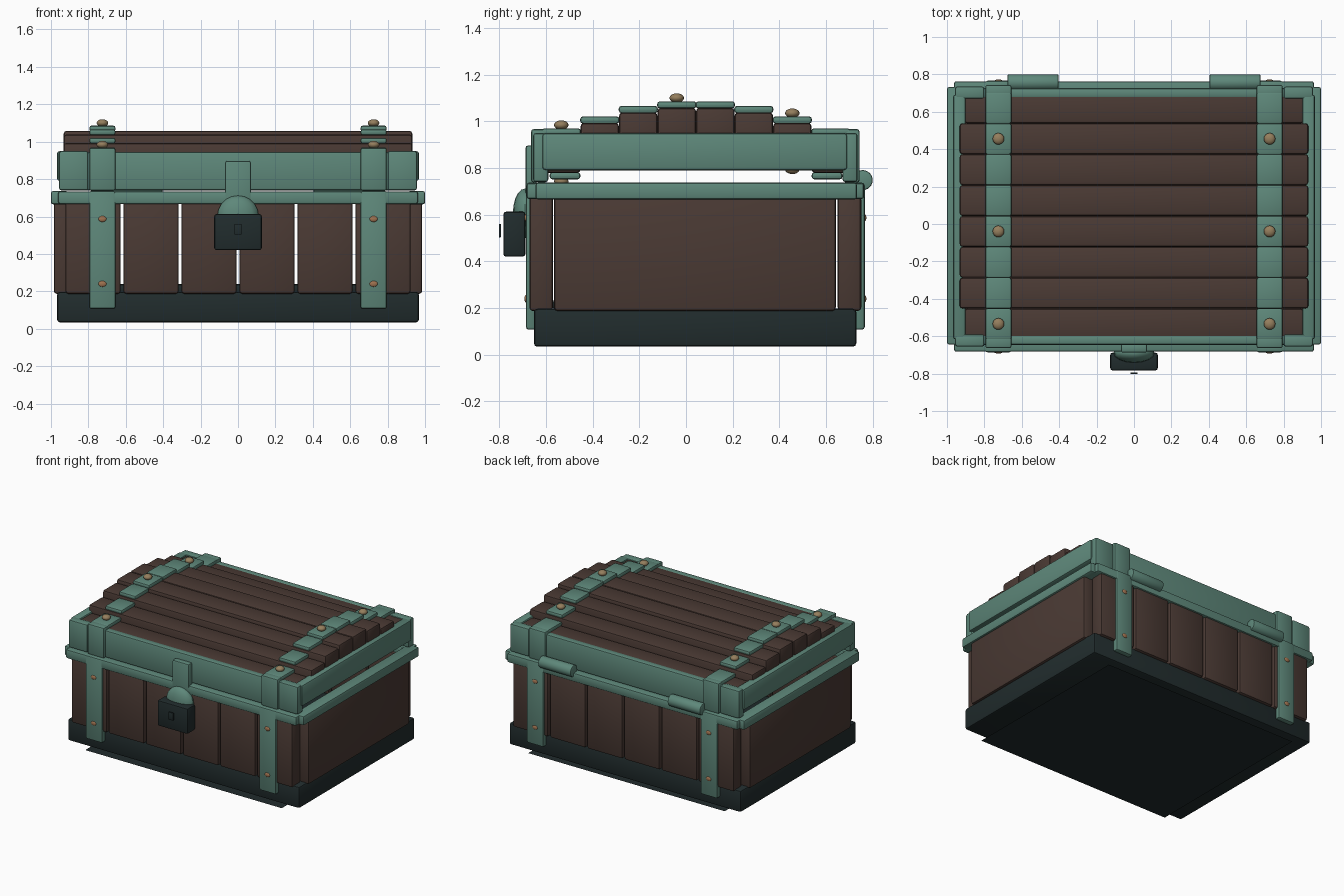
import bpy, bmesh, math
from mathutils import Matrix, Vector

if "Cube" in bpy.data.objects:
    bpy.data.objects.remove(bpy.data.objects["Cube"])


def material(name, color):
    m = bpy.data.materials.new(name)
    m.diffuse_color = (*color, 1)
    m.use_nodes = True
    m.node_tree.nodes["Principled BSDF"].inputs["Base Color"].default_value = m.diffuse_color
    return m


GREEN = material("patina_green", (0.112, 0.245, 0.195))
BROWN = material("dark_wood", (0.069, 0.042, 0.034))
DARK = material("dark_iron", (0.015, 0.025, 0.026))
BRASS = material("dull_brass", (0.30, 0.21, 0.11))
COPPER = material("copper", (0.35, 0.17, 0.08))


def finish(name, bm, mat):
    me = bpy.data.meshes.new(name)
    bm.to_mesh(me)
    bm.free()
    me.materials.append(mat)
    ob = bpy.data.objects.new(name, me)
    bpy.context.collection.objects.link(ob)
    return ob


def box(name, mat, xs, ys, zs, bevel=0.012):
    """Rounded box from its minimum and maximum on each axis."""
    lo, hi = (Vector(p) for p in zip(xs, ys, zs))
    size = hi - lo
    bm = bmesh.new()
    bmesh.ops.create_cube(bm, size=1)
    bmesh.ops.scale(bm, vec=size, verts=bm.verts)
    bmesh.ops.translate(bm, vec=(lo + hi) / 2, verts=bm.verts)
    if bevel:
        bmesh.ops.bevel(bm, geom=bm.edges[:], offset=min(bevel, min(size) * 0.4),
                        segments=2, profile=0.5, affect='EDGES')
    return finish(name, bm, mat)


def ball(name, mat, loc, radii):
    bm = bmesh.new()
    bmesh.ops.create_uvsphere(bm, u_segments=16, v_segments=10, radius=1)
    bmesh.ops.scale(bm, vec=radii, verts=bm.verts)
    bmesh.ops.translate(bm, vec=loc, verts=bm.verts)
    return finish(name, bm, mat)


def span(s, a, b):
    """Interval a..b mirrored when s is -1."""
    return sorted((s * a, s * b))


YC = 0.04            # depth centre of the box
SX, SW = 0.725, 0.07  # strap position and half width


def yspan(s, a, b):
    return [YC + v for v in span(s, a, b)]


# Base, floor and ground plate
box("base", DARK, (-0.967, 0.967), (-0.652, 0.73), (0.034, 0.197), 0.015)
box("floor", DARK, (-0.88, 0.88), (-0.57, 0.64), (0.19, 0.238))
bm = bmesh.new()
bmesh.ops.create_grid(bm, x_segments=1, y_segments=1, size=1)
bmesh.ops.scale(bm, vec=(0.82, 0.68, 1), verts=bm.verts)
bmesh.ops.translate(bm, vec=(0, 0.03, 0), verts=bm.verts)
finish("ground_plate", bm, DARK)

# Body: six spaced planks front and back, one panel per side
for s in (-1, 1):
    for i in range(6):
        x = (i - 2.5) * 0.31
        box("body_plank", BROWN, (x - 0.148, x + 0.148), yspan(s, 0.61, 0.711),
            (0.187, 0.68), 0.015)
    box("side_panel", BROWN, span(s, 0.88, 0.985), (-0.565, 0.642), (0.187, 0.68), 0.015)

    # Rim of the body
    box("rim_side", GREEN, span(s, 0.91, 1.0), (-0.645, 0.733), (0.665, 0.737))
    box("rim_long", GREEN, (-0.962, 0.962), yspan(s, 0.63, 0.723), (0.667, 0.735))

    # Frame of the lid
    box("lid_side", GREEN, span(s, 0.90, 0.968), (-0.617, 0.692), (0.79, 0.95), 0.015)
    box("lid_long", GREEN, (-0.945, 0.945), yspan(s, 0.635, 0.686), (0.74, 0.945))
    for t in (-1, 1):
        box("lid_corner", GREEN, span(t, 0.80, 0.957), yspan(s, 0.63, 0.695), (0.74, 0.95))

        # Straps down the body and over the lid edge
        xs = (t * SX - SW, t * SX + SW)
        box("body_strap", GREEN, xs, yspan(s, 0.68, 0.726), (0.107, 0.737))
        box("lid_strap_edge", GREEN, xs, yspan(s, 0.635, 0.704), (0.737, 0.967))
        for z in (0.24, 0.587):
            ball("strap_rivet", COPPER, (t * SX, YC + s * 0.725, z), (0.022, 0.008, 0.016))

# Lid: eight stepped planks with strap plates above and below
PITCH = 0.165
TOPS = [0.942, 0.993, 1.038, 1.058]
TOPS += TOPS[::-1]
for i, top in enumerate(TOPS):
    y = YC + 0.003 + (i - 3.5) * PITCH
    outer = i in (0, 7)
    hx = 0.905 if outer else 0.932
    bottom = top - 0.163
    box("lid_plank", BROWN, (-hx, hx), (y - PITCH / 2, y + PITCH / 2), (bottom, top), 0.015)
    for t in (-1, 1):
        xs = (t * SX - SW, t * SX + SW)
        ys = (y - 0.084, y + 0.084)
        box("lid_strap_plate", GREEN, xs, ys, (top - 0.003, top + 0.028))
        inner = (y - 0.05, y + 0.082) if i == 0 else (y - 0.082, y + 0.05) if i == 7 else ys
        box("lid_inner_plate", GREEN, xs, inner, (bottom - 0.028, bottom + 0.003))
        if i in (0, 3, 6):
            for z in (top + 0.042, bottom - 0.036):
                ball("lid_bolt", BRASS, (t * SX, y, z), (0.031, 0.031, 0.02))

# Hinges along the back
for t in (-1, 1):
    bm = bmesh.new()
    bmesh.ops.create_cone(bm, cap_ends=True, segments=24, radius1=0.043, radius2=0.043,
                          depth=0.272,
                          matrix=Matrix.Translation((t * 0.54, 0.757, 0.748))
                          @ Matrix.Rotation(math.pi / 2, 4, 'Y'))
    rims = [e for e in bm.edges if any(len(f.verts) > 4 for f in e.link_faces)]
    bmesh.ops.bevel(bm, geom=rims, offset=0.007, segments=2, profile=0.5, affect='EDGES')
    finish("hinge", bm, GREEN)

# Hasp, rounded shackle cover and padlock
box("hasp", GREEN, (-0.07, 0.07), (-0.688, -0.64), (0.60, 0.897))
ball("shackle_cover", GREEN, (0, -0.69, 0.605), (0.11, 0.052, 0.107))
box("padlock", DARK, (-0.127, 0.127), (-0.783, -0.688), (0.42, 0.613))
box("keyhole_plate", DARK, (-0.02, 0.02), (-0.802, -0.793), (0.503, 0.56), 0.002)

# Smooth rounded edges while keeping flat faces crisp
for ob in bpy.context.scene.objects:
    ob.select_set(True)
    bpy.context.view_layer.objects.active = ob
bpy.ops.object.shade_smooth_by_angle(angle=math.radians(35))
